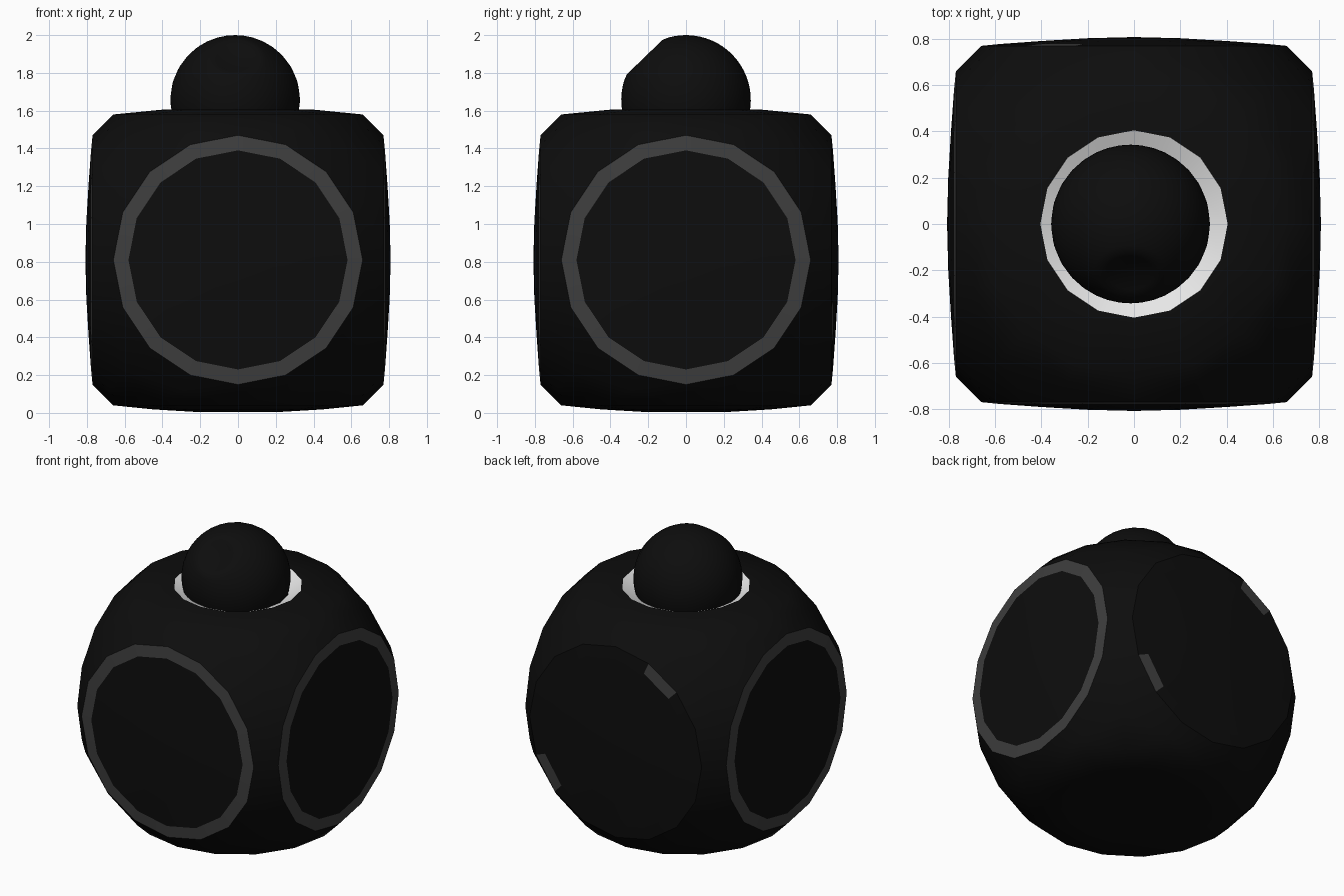
import bpy, bmesh, math
from itertools import product
from mathutils import Vector, Matrix, Euler

if "Cube" in bpy.data.objects:
    bpy.data.objects.remove(bpy.data.objects["Cube"])

N = 16            # sides of every round part
CZ = 0.81         # height of the body centre
CUT, RIM, R = 0.77, 0.66, 1.015


def colour(name, v):
    m = bpy.data.materials.new(name)
    m.diffuse_color = (v, v, v, 1)
    m.use_nodes = True
    m.node_tree.nodes["Principled BSDF"].inputs["Base Color"].default_value = m.diffuse_color
    return m


black = colour("black", 0.004)
grey = colour("dark_grey", 0.048)
white = colour("white", 0.8)


def finish(bm, name, *mats, angle=40):
    me = bpy.data.meshes.new(name)
    bm.to_mesh(me)
    bm.free()
    ob = bpy.data.objects.new(name, me)
    bpy.context.collection.objects.link(ob)
    for m in mats:
        me.materials.append(m)
    bpy.ops.object.select_all(action='DESELECT')
    ob.select_set(True)
    bpy.context.view_layer.objects.active = ob
    bpy.ops.object.shade_smooth_by_angle(angle=math.radians(angle))
    return ob


def circle(r, h):
    return [Vector((r * math.cos(2 * math.pi * i / N),
                    r * math.sin(2 * math.pi * i / N), h)) for i in range(N)]


def lathe(name, profile, rot, *mats, rule=None):
    """Spin (radius, height) pairs, listed from outside to inside."""
    bm = bmesh.new()
    rings = [[bm.verts.new(p) for p in circle(max(r, 1e-6), h)] for r, h in profile]
    for a, b in zip(rings, rings[1:]):
        for i in range(N):
            j = (i + 1) % N
            f = bm.faces.new((a[i], a[j], b[j], b[i]))
            if rule:
                f.material_index = rule(i)
    bmesh.ops.remove_doubles(bm, verts=bm.verts, dist=1e-4)
    bmesh.ops.transform(bm, matrix=Matrix.Translation((0, 0, CZ)) @ rot, verts=bm.verts)
    return finish(bm, name, *mats)


def dome(r):
    return CUT + 0.04 * (1 - (r / RIM) ** 2)


def turn(x, z=0):
    return Euler((math.radians(x), 0, math.radians(z))).to_matrix().to_4x4()


# Rotations that carry +z to each of the four sides
sides = {"front": turn(90), "right": turn(90, 90), "back": turn(90, 180), "left": turn(90, 270)}

# Body: rounded shell with six flattened sides
pts = []
for rot in list(sides.values()) + [turn(0), turn(180)]:
    pts += [rot @ p for p in circle(RIM, CUT)]
pts += circle(0.405, dome(0.405))
for r in (0.45, 0.2):
    pts += [turn(180) @ p for p in circle(r, dome(r))]
for s in product((-1, 1), repeat=3):
    for d in ((1, 1, 1), (1, 1, .42), (1, .42, 1), (.42, 1, 1)):
        pts.append(Vector([a * b for a, b in zip(s, d)]).normalized() * R)
bm = bmesh.new()
for p in pts:
    bm.verts.new(p)
res = bmesh.ops.convex_hull(bm, input=bm.verts)
loose = [v for v in bm.verts if not v.link_faces]
bmesh.ops.delete(bm, geom=loose, context='VERTS')
bmesh.ops.recalc_face_normals(bm, faces=bm.faces)
# Open the side discs and the top hole
holes = [f for f in bm.faces
         if all(v.co.z > 0.785 and v.co.xy.length < 0.42 for v in f.verts)
         or any(all(abs(v.co[k] - s * CUT) < 1e-3 for v in f.verts)
                for k in (0, 1) for s in (-1, 1))]
bmesh.ops.delete(bm, geom=holes, context='FACES')
bmesh.ops.translate(bm, vec=(0, 0, CZ), verts=bm.verts)
finish(bm, "body", black)

# Side rims and bulging panels; the back rim is mostly black
for side, rot in sides.items():
    rule = (lambda i: 0 if i in (2, 9) else 1) if side == "back" else None
    lathe(side + "_rim", [(RIM, CUT), (0.58, 0.778)], rot, grey, black, rule=rule)
    lathe(side + "_panel", [(0.58, 0.778), (0.4, 0.791), (0.2, 0.803), (0, 0.808)], rot, black)

# White collar sinking around the ball
lathe("collar", [(0.405, dome(0.405)), (0.32, 0.755)], turn(0), white)

# Ball with a shallow thumb dent toward the upper front
bm = bmesh.new()
bmesh.ops.create_uvsphere(bm, u_segments=32, v_segments=32, radius=0.343)
for v in bm.verts:
    if v.co.z > 0.315:
        v.co.z = 0.315 - 0.02 * (1 - min(1, v.co.xy.length / 0.13) ** 2)
bmesh.ops.transform(bm, matrix=Matrix.Translation((-0.015, 0, 1.657)) @ turn(44), verts=bm.verts)
finish(bm, "ball", black, angle=50)
